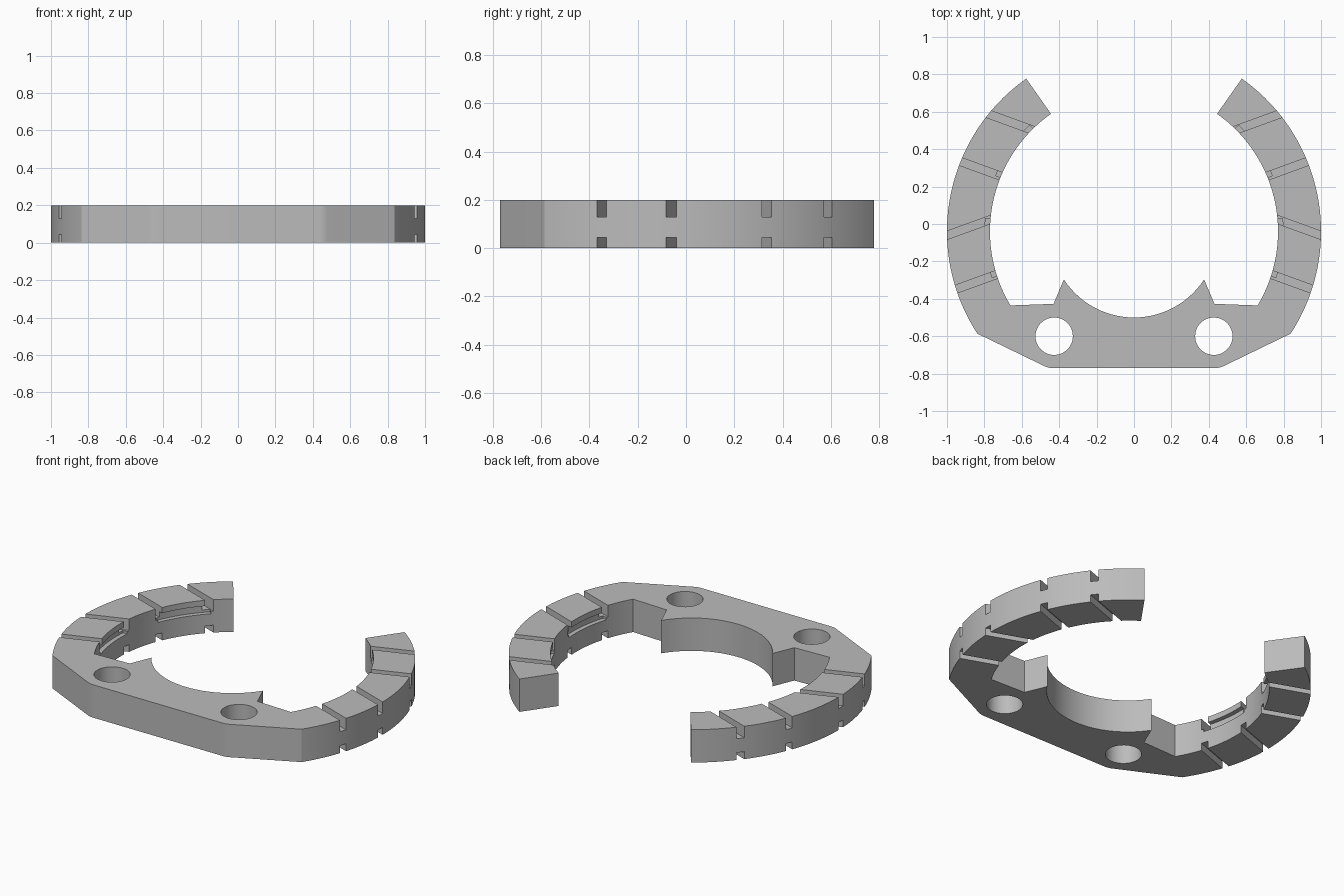
import bpy, bmesh, math
from mathutils import Matrix

if "Cube" in bpy.data.objects:
    bpy.data.objects.remove(bpy.data.objects["Cube"])

HEIGHT, CY = 0.2, -0.04
OUTER, INNER = 1.0, 0.77

grey = bpy.data.materials.new("plain grey")
grey.use_nodes = True
grey.diffuse_color = (0.5, 0.5, 0.5, 1)
grey.node_tree.nodes["Principled BSDF"].inputs["Base Color"].default_value = grey.diffuse_color


def arc(r, a0, a1, n, cx=0.0, cy=CY):
    """Points on an arc, angles in degrees."""
    angles = [math.radians(a0 + (a1 - a0) * i / n) for i in range(n + 1)]
    return [(cx + r * math.cos(a), cy + r * math.sin(a)) for a in angles]


def prism(name, points, z0, z1):
    """Extrude a flat outline between two heights."""
    bm = bmesh.new()
    face = bm.faces.new([bm.verts.new((x, y, z0)) for x, y in points])
    top = bmesh.ops.extrude_face_region(bm, geom=[face])["geom"]
    for v in top:
        if isinstance(v, bmesh.types.BMVert):
            v.co.z = z1
    bmesh.ops.recalc_face_normals(bm, faces=bm.faces)
    mesh = bpy.data.meshes.new(name)
    bm.to_mesh(mesh)
    bm.free()
    mesh.materials.append(grey)
    ob = bpy.data.objects.new(name, mesh)
    bpy.context.collection.objects.link(ob)
    return ob


# Half outline: base edge, sloped shoulder, outer arc, inner arc, shelf, dip
half = arc(0.1, -90, -64, 6, 0.435, -0.67)
half += arc(OUTER, -33.1, 54.8, 48)
half += arc(INNER, 54.8, -30.9, 48)
half += [(0.43, -0.427)]
half += arc(0.447, -33, -90, 14, 0, -0.053)
mirrored = [(-x, y) for x, y in reversed(half[:-1])]
ring = prism("clamp_ring", half + mirrored, 0, HEIGHT)
bpy.context.view_layer.objects.active = ring
ring.select_set(True)


def cut(points, z0, z1):
    """Cut the outline and its mirror image out of the ring."""
    for side in (1, -1):
        cutter = prism("cutter", [(side * x, y) for x, y in points], z0, z1)
        cutter.hide_render = True
        mod = ring.modifiers.new("cut", "BOOLEAN")
        mod.operation, mod.solver, mod.object = "DIFFERENCE", "EXACT", cutter
        bpy.ops.object.modifier_apply(modifier=mod.name)
        bpy.data.objects.remove(cutter)


# Bolt holes
cut(arc(0.1, 0, 352.5, 47, 0.427, -0.6), -0.1, 0.3)

# Slanted slots across the top and bottom of each arm
for x, y, tilt in [(0.66, 0.545, 20), (0.82, 0.295, 20),
                   (0.888, -0.02, -20), (0.845, -0.31, -20)]:
    turn = Matrix.Rotation(math.radians(tilt), 2)
    corners = [(-0.2, -0.021), (0.2, -0.021), (0.2, 0.021), (-0.2, 0.021)]
    box = []
    for u, v in corners:
        c, s = math.cos(math.radians(tilt)), math.sin(math.radians(tilt))
        box.append((x + u * c - v * s, y + u * s + v * c))
    cut(box, 0.13, 0.3)
    cut(box, -0.1, 0.045)

# Inner channels joining neighbouring slots
for a0, a1 in [(22, 45.5), (-18, 5)]:
    cut(arc(0.7, a0, a1, 12) + arc(INNER + 0.027, a1, a0, 12), 0.115, 0.165)

bpy.ops.object.shade_smooth_by_angle(angle=math.radians(20))
